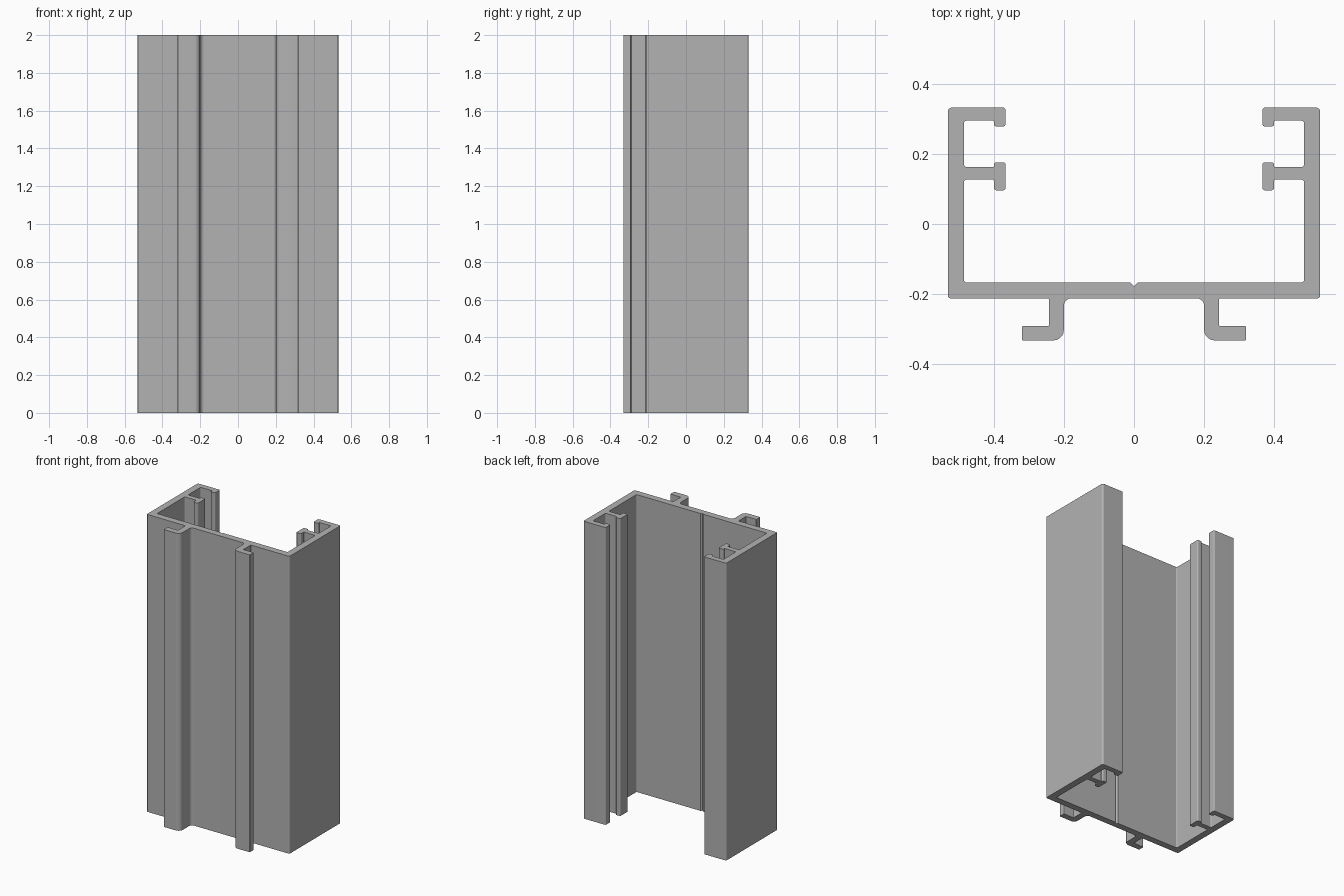
import bpy
import bmesh
import math
from mathutils import Vector

cube = bpy.data.objects.get("Cube")
if cube:
    bpy.data.objects.remove(cube, do_unlink=True)

HEIGHT = 2.0
OUT, IN = 0.531, 0.485            # side wall faces
BACK, FRONT = 0.332, -0.332       # depth limits
WEB_IN, WEB_OUT = -0.167, -0.212  # web plate faces
TIP, NECK = 0.366, 0.40           # hook and T-head faces
STEM_IN, STEM_OUT, FOOT = 0.20, 0.243, 0.32
S = 0.008                         # small corner radius


def round_corner(prev, corner, nxt, radius, steps=5):
    """Replace a right-angled corner by a short arc."""
    if radius == 0:
        return [corner]
    a = (prev - corner).normalized() * radius
    b = (nxt - corner).normalized() * radius
    centre = corner + a + b
    arc = []
    for i in range(steps + 1):
        t = math.pi / 2 * i / steps
        arc.append(centre - b * math.cos(t) - a * math.sin(t))
    return arc


# Left half of the section: x, y, corner radius
half = [
    # front foot
    (STEM_IN, WEB_OUT, 0.022), (STEM_IN, FRONT, 0.03),
    (FOOT, FRONT, 0.004), (FOOT, -0.291, 0.004),
    (STEM_OUT, -0.291, 0.003), (STEM_OUT, WEB_OUT, 0.003),
    # outer wall and back lip
    (OUT, WEB_OUT, S), (OUT, BACK, 0.012),
    (TIP, BACK, S), (TIP, 0.278, S), (NECK, 0.278, S),
    (NECK, 0.295, 0.003), (IN, 0.295, S),
    # T-shaped rib
    (IN, 0.162, S), (NECK, 0.162, 0.003), (NECK, 0.176, S),
    (TIP, 0.176, S), (TIP, 0.096, S), (NECK, 0.096, S),
    (NECK, 0.127, 0.003), (IN, 0.127, S),
    # web plate up to the centre groove
    (IN, WEB_IN, S), (0.01, WEB_IN, 0),
]
groove = [(0, WEB_IN - 0.01, 0)]
section = half + groove + [(-x, y, r) for x, y, r in reversed(half)]

corners = [Vector((x, y, 0)) for x, y, r in section]
outline = []
for i, (x, y, r) in enumerate(section):
    following = corners[(i + 1) % len(corners)]
    outline += round_corner(corners[i - 1], corners[i], following, r)

# Extrude the section upwards
bm = bmesh.new()
base = bm.faces.new([bm.verts.new(p) for p in outline])
result = bmesh.ops.extrude_face_region(bm, geom=[base], use_keep_orig=True)
top = [v for v in result["geom"] if isinstance(v, bmesh.types.BMVert)]
bmesh.ops.translate(bm, verts=top, vec=(0, 0, HEIGHT))
bmesh.ops.recalc_face_normals(bm, faces=bm.faces)
mesh = bpy.data.meshes.new("extruded_channel")
bm.to_mesh(mesh)
bm.free()

channel = bpy.data.objects.new("extruded_channel", mesh)
bpy.context.collection.objects.link(channel)

# Plain grey metal
grey = bpy.data.materials.new("grey_metal")
grey.use_nodes = True
colour = (0.45, 0.45, 0.45, 1)
grey.diffuse_color = colour
grey.node_tree.nodes["Principled BSDF"].inputs["Base Color"].default_value = colour
mesh.materials.append(grey)

# Smooth the rounded corners, keep the flats flat
bpy.ops.object.select_all(action="DESELECT")
channel.select_set(True)
bpy.context.view_layer.objects.active = channel
bpy.ops.object.shade_smooth_by_angle(angle=math.radians(30))
weighted = channel.modifiers.new("flat_faces", "WEIGHTED_NORMAL")
weighted.keep_sharp = True
